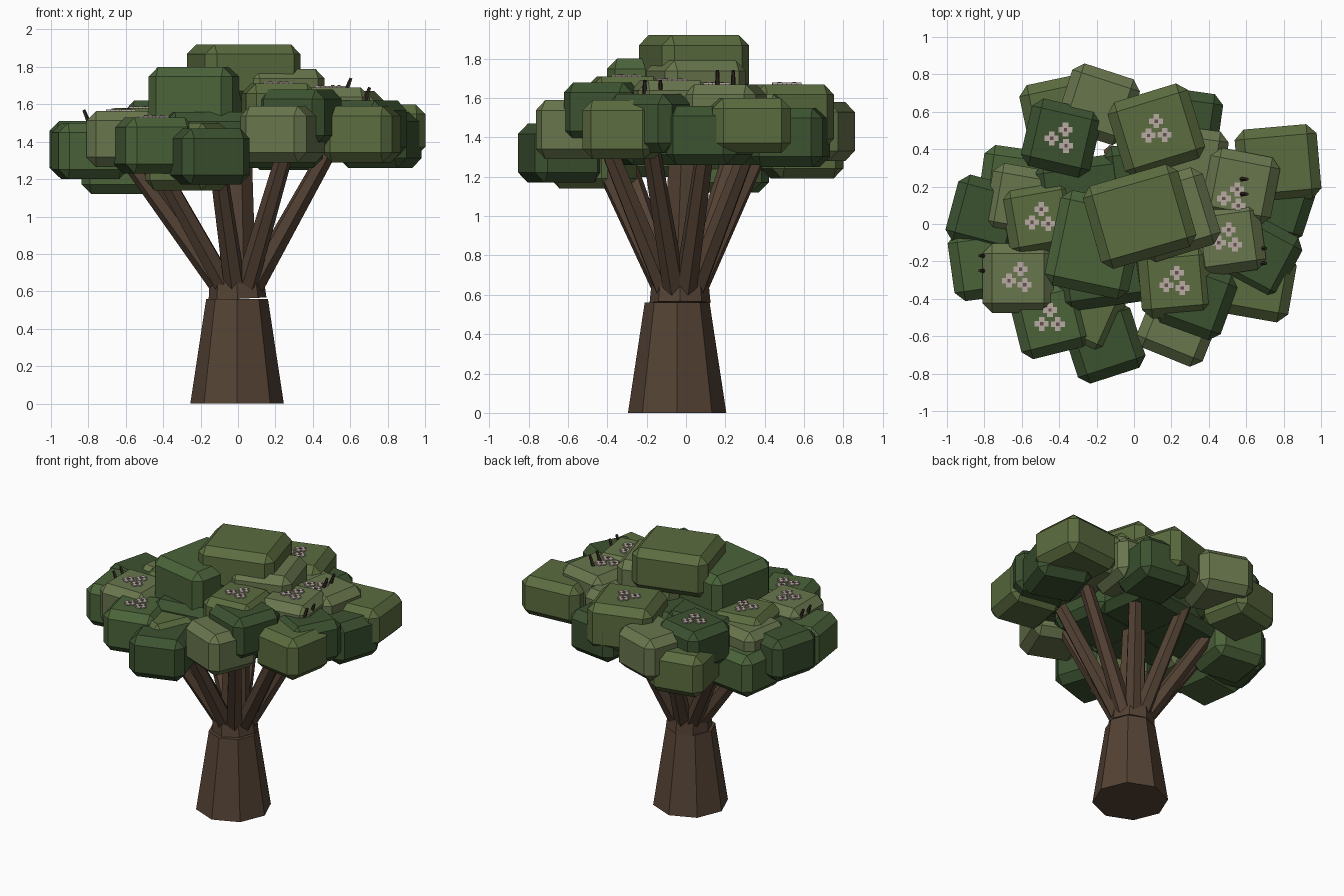
import bpy, bmesh, math
from mathutils import Vector, Matrix

if "Cube" in bpy.data.objects:
    bpy.data.objects.remove(bpy.data.objects["Cube"])

def material(name, rgb):
    m = bpy.data.materials.new(name)
    m.diffuse_color = (*rgb, 1)
    m.use_nodes = True
    m.node_tree.nodes["Principled BSDF"].inputs["Base Color"].default_value = m.diffuse_color
    return m

BARK = material("bark", (0.09, 0.055, 0.035))
TWIG = material("twig", (0.035, 0.022, 0.015))
PETAL = material("petal", (0.48, 0.40, 0.37))
HEART = material("flower_centre", (0.12, 0.08, 0.07))
GREEN = {"d": material("dark_leaf", (0.045, 0.085, 0.03)),
         "m": material("mid_leaf", (0.07, 0.125, 0.042)),
         "o": material("olive_leaf", (0.105, 0.15, 0.05)),
         "l": material("light_leaf", (0.14, 0.18, 0.075))}

def finish(name, bm, mat):
    bmesh.ops.recalc_face_normals(bm, faces=bm.faces)
    me = bpy.data.meshes.new(name)
    bm.to_mesh(me)
    bm.free()
    me.materials.append(mat)
    bpy.context.collection.objects.link(bpy.data.objects.new(name, me))

def limb(name, a, b, r1, r2, sides, mat, rot=None):
    """Tapered prism from a to b."""
    a, b = Vector(a), Vector(b)
    d = b - a
    bm = bmesh.new()
    bmesh.ops.create_cone(bm, cap_ends=True, segments=sides, radius1=r1, radius2=r2, depth=d.length)
    rot = rot or d.to_track_quat("Z", "Y").to_matrix().to_4x4()
    bm.transform(Matrix.Translation((a + b) / 2) @ rot)
    finish(name, bm, mat)

def flower_cluster(x, y, z, turn):
    """Three plus-shaped blossoms with dark centres."""
    petals, hearts = bmesh.new(), bmesh.new()
    for i in range(3):
        a = math.radians(turn + 75 + 120 * i)
        base = Matrix.Translation((x + 0.05 * math.cos(a), y + 0.05 * math.sin(a), z))
        for w, d in ((0.075, 0.03), (0.03, 0.075)):
            bmesh.ops.create_cube(petals, size=1, matrix=base @ Matrix.Diagonal((w, d, 0.016, 1)))
        bmesh.ops.create_cube(hearts, size=1, matrix=base @ Matrix.Diagonal((0.018, 0.018, 0.024, 1)))
    finish("flower_petals", petals, PETAL)
    finish("flower_centres", hearts, HEART)

def leaf_block(x, y, top, turn, look, w=0.38, d=0.37, h=0.30):
    """Chamfered foliage box; look = tone, then f for flowers or t for twigs."""
    bm = bmesh.new()
    bmesh.ops.create_cube(bm, size=1)
    bm.transform(Matrix.Translation((x, y, top - h / 2))
                 @ Matrix.Rotation(math.radians(turn), 4, "Z") @ Matrix.Diagonal((w, d, h, 1)))
    bmesh.ops.bevel(bm, geom=bm.edges[:], offset=0.052, segments=1, affect="EDGES")
    finish("leaf_block", bm, GREEN[look[0]])
    if "f" in look:
        flower_cluster(x, y, top, turn)
    if "t" in look:
        out = math.copysign(0.035, x)
        for dy in (-0.04, 0.04):
            limb("twig", (x, y + dy, top - 0.02), (x + out, y + dy, top + 0.07), 0.014, 0.009, 5, TWIG)

# Trunk: tapered octagon with a collar on top
limb("trunk", (-0.01, -0.05, 0), (0, -0.04, 0.56), 0.25, 0.165, 8, BARK, Matrix.Identity(4))
limb("trunk_collar", (0, -0.03, 0.56), (-0.01, -0.03, 0.66), 0.155, 0.145, 8, BARK,
     Matrix.Rotation(-0.05, 4, "Y"))

# Branches: a thick core and a ring fanning out from the collar
limb("branch_core", (0, -0.03, 0.6), (-0.01, 0, 1.5), 0.10, 0.08, 6, BARK)
for i in range(9):
    a = math.radians(20 + 40 * i)
    c, s = math.cos(a), math.sin(a)
    limb("branch", (0.07 * c, 0.07 * s - 0.03, 0.6),
         (0.57 * c - 0.02, 0.43 * s - 0.04, 1.36 + 0.05 * c), 0.06, 0.045, 6, BARK)

# Large blocks with their own sizes
leaf_block(0.03, 0.04, 1.92, 16, "o", 0.53, 0.46)
leaf_block(0.21, 0.05, 1.79, 17, "l", 0.43, 0.43)
leaf_block(-0.21, -0.11, 1.80, -12, "m", 0.46, 0.52, 0.45)
leaf_block(0.12, 0.50, 1.67, 17, "of", 0.45, 0.42, 0.33)
leaf_block(0.77, 0.32, 1.60, 5, "o", 0.44, 0.40, 0.28)
leaf_block(-0.27, -0.47, 1.50, -24, "o", 0.38, 0.36, 0.36)

# Filler blocks around the core
for i in range(4):
    a = math.radians(60 + 90 * i)
    leaf_block(0.27 * math.cos(a) - 0.04, 0.25 * math.sin(a), 1.56, 8, "d", 0.48, 0.45)

# Outer foliage, all one size: x, y, top, turn, look
for x, y, top, turn, look in [
    # back
    (-0.39, 0.46, 1.62, -13, "df"), (-0.19, 0.64, 1.58, -18, "l"),
    (0.27, 0.53, 1.55, -8, "d"), (-0.40, 0.59, 1.49, 12, "o"),
    # left
    (-0.63, 0.22, 1.42, -8, "m"), (-0.59, 0.12, 1.54, -10, "l"),
    (-0.50, 0.03, 1.58, 10, "of"), (-0.79, 0.05, 1.51, -15, "d"),
    (-0.79, -0.21, 1.50, 8, "mt"), (-0.62, -0.29, 1.565, 0, "lf"),
    # front
    (-0.45, -0.51, 1.53, 14, "mf"), (-0.16, -0.635, 1.47, 18, "d"),
    (0.24, -0.54, 1.59, -22, "l"), (0.33, -0.40, 1.68, -20, "d"),
    (0.22, -0.31, 1.71, 5, "of"),
    # right
    (0.66, -0.32, 1.59, -10, "o"), (0.67, -0.17, 1.62, -28, "dt"),
    (0.50, -0.08, 1.69, 8, "lf"), (0.57, 0.20, 1.67, -11, "lt"),
    (0.76, 0.12, 1.56, -18, "d"), (0.30, 0.33, 1.62, -8, "l"),
]:
    leaf_block(x, y, top, turn, look)
flower_cluster(0.53, 0.14, 1.67, -11)
